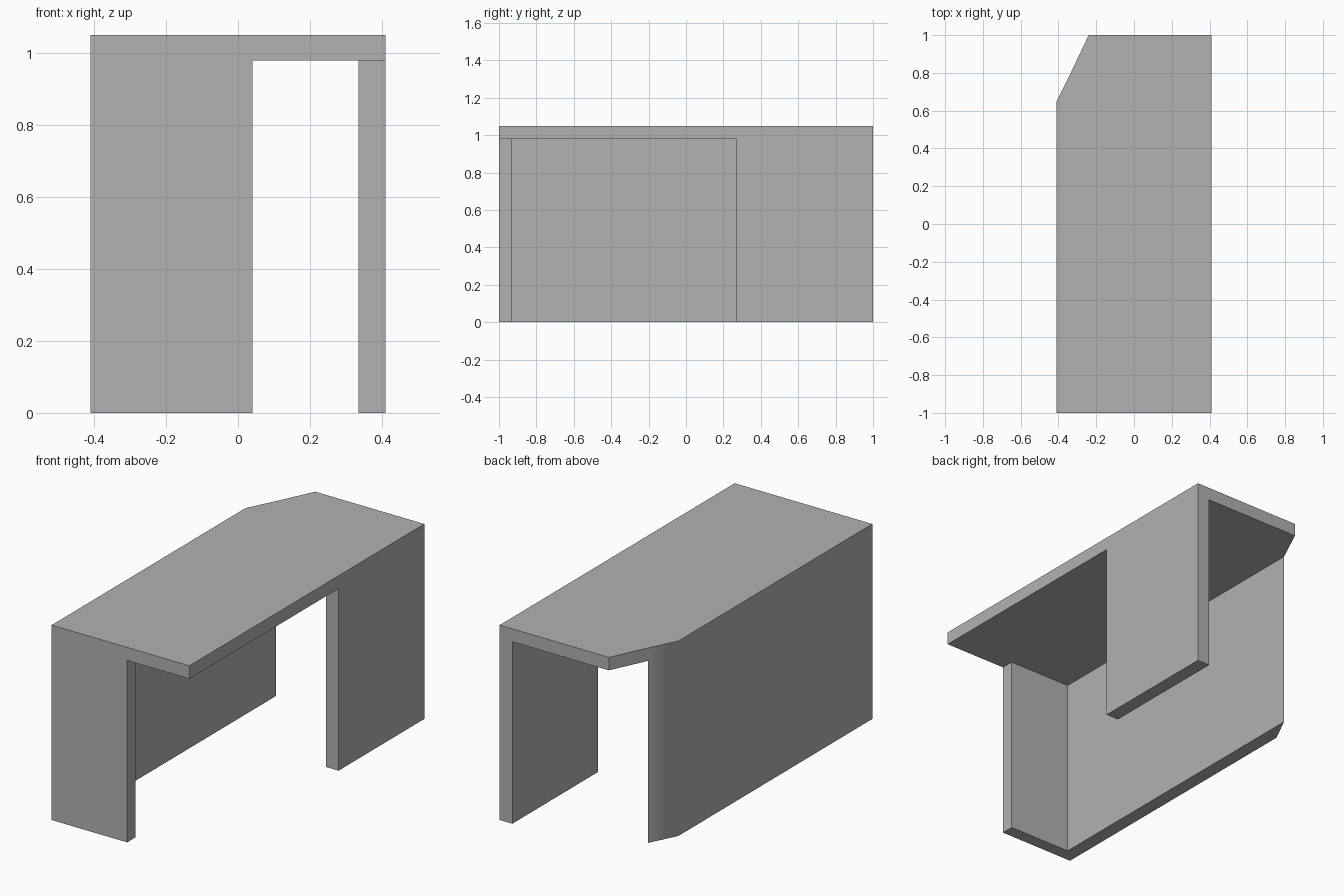
import bpy
import bmesh
from math import radians

cube = bpy.data.objects.get("Cube")
if cube:
    bpy.data.objects.remove(cube)

HALF_X, HALF_Y = 0.41, 1.0          # plan half sizes
INNER_X, INNER_Y = 0.335, -0.93     # inner faces of the walls
UNDER, TOP = 0.98, 1.05             # underside and top of the slab
FRONT_END, PANEL_START = 0.04, 0.27

# Corners shared between the plan regions
cut_side, cut_back = (-HALF_X, 0.65), (-0.24, HALF_Y)
wall_tip = (-INNER_X, 0.80)
wall_inner = (-INNER_X, INNER_Y)
front_out, front_in = (FRONT_END, -HALF_Y), (FRONT_END, INNER_Y)
panel_in, panel_out = (INNER_X, PANEL_START), (HALF_X, PANEL_START)
panel_back = (INNER_X, HALF_Y)

corner_wall = [(-HALF_X, -HALF_Y), front_out, front_in, wall_inner, wall_tip, cut_side]
side_panel = [panel_in, panel_out, (HALF_X, HALF_Y), panel_back]
open_space = [front_out, (HALF_X, -HALF_Y), panel_out, panel_in, panel_back,
              cut_back, wall_tip, wall_inner, front_in]

bm = bmesh.new()
corners = {}


def plan_face(outline):
    for p in outline:
        if p not in corners:
            corners[p] = bm.verts.new((*p, UNDER))
    return bm.faces.new([corners[p] for p in outline])


supports = [plan_face(corner_wall), plan_face(side_panel)]
plan = supports + [plan_face(open_space)]

# Slab: raise the whole plan
raised = bmesh.ops.extrude_face_region(bm, geom=plan, use_keep_orig=True)
for v in raised["geom"]:
    if isinstance(v, bmesh.types.BMVert):
        v.co.z = TOP
bmesh.ops.recalc_face_normals(bm, faces=bm.faces[:])

# Supports: lower the wall regions to the floor
for face in supports:
    foot = bmesh.ops.extrude_discrete_faces(bm, faces=[face])["faces"][0]
    for v in foot.verts:
        v.co.z = 0

# Merge coplanar faces so the walls run cleanly into the slab
bmesh.ops.remove_doubles(bm, verts=bm.verts[:], dist=0.0001)
bmesh.ops.dissolve_limit(bm, angle_limit=radians(1), verts=bm.verts[:], edges=bm.edges[:])
bmesh.ops.recalc_face_normals(bm, faces=bm.faces[:])

mesh = bpy.data.meshes.new("shelter_shell")
bm.to_mesh(mesh)
bm.free()
mesh.shade_smooth()
mesh.set_sharp_from_angle(angle=radians(30))

# Plain grey
grey = bpy.data.materials.new("plain_grey")
grey.use_nodes = True
colour = (0.445, 0.445, 0.445, 1)
grey.diffuse_color = colour
grey.node_tree.nodes["Principled BSDF"].inputs["Base Color"].default_value = colour
mesh.materials.append(grey)

shell = bpy.data.objects.new("shelter_shell", mesh)
bpy.context.collection.objects.link(shell)
weighted = shell.modifiers.new("weighted_normals", 'WEIGHTED_NORMAL')
weighted.keep_sharp = True
